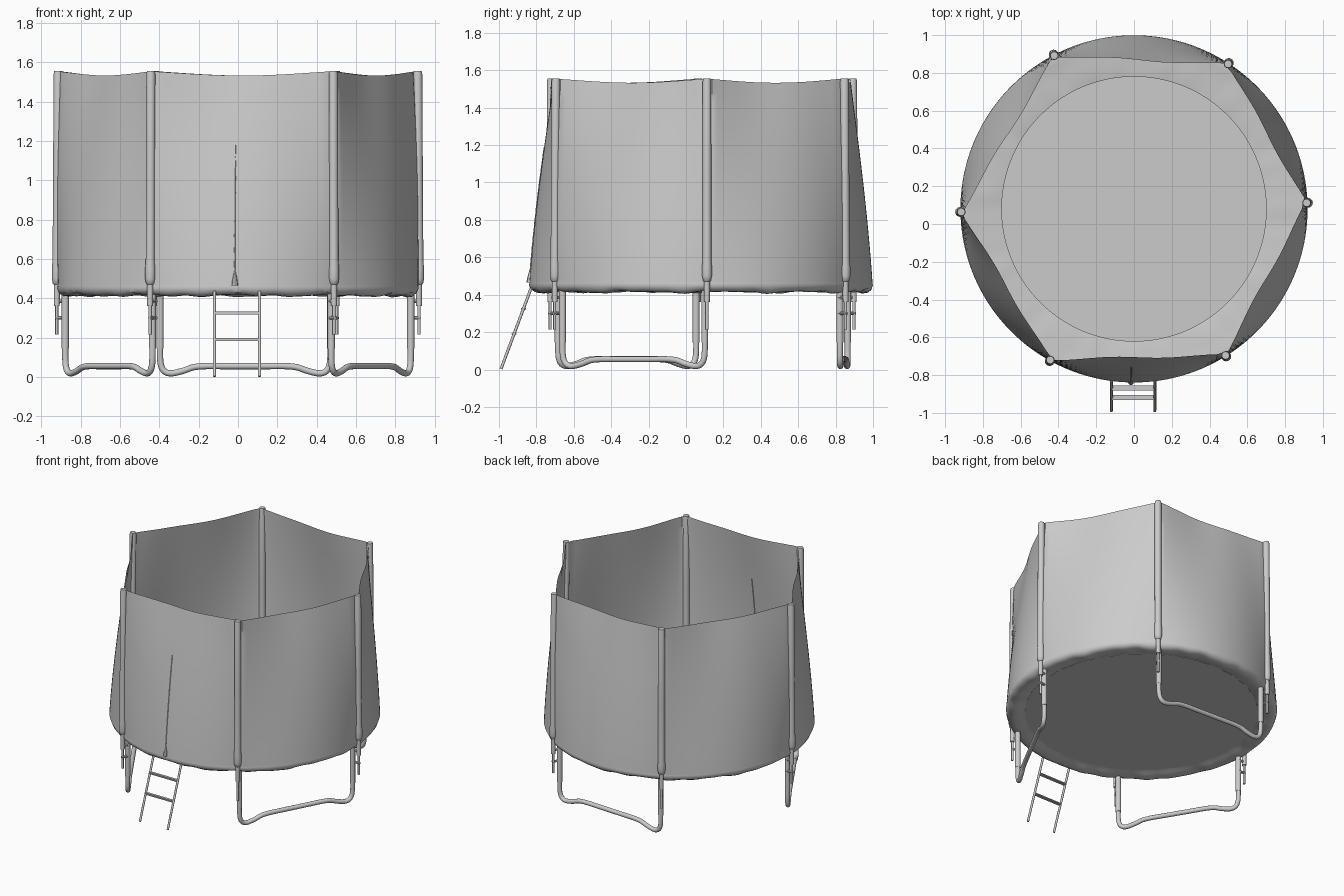
import bpy, bmesh, math
from math import sin, cos, radians, pi
from mathutils import Vector

if "Cube" in bpy.data.objects:
    bpy.data.objects.remove(bpy.data.objects["Cube"])

CY = 0.08                                   # the round bed sits slightly behind the origin
POLES = [radians(a) for a in (2, 57, 117.5, 181, 241, 302)]
SEG = 192


def polar(r, a, z):
    return Vector((r * cos(a), CY + r * sin(a), z))


def finish(name, bm, angle=40):
    bmesh.ops.recalc_face_normals(bm, faces=bm.faces)
    me = bpy.data.meshes.new(name)
    bm.to_mesh(me)
    bm.free()
    ob = bpy.data.objects.new(name, me)
    bpy.context.collection.objects.link(ob)
    bpy.context.view_layer.objects.active = ob
    ob.select_set(True)
    bpy.ops.object.shade_smooth_by_angle(angle=radians(angle))
    ob.select_set(False)
    return ob


def lathe(name, rows, point, closed=False, angle=40):
    """Grid wrapped round the bed; point(row, angle) gives each vertex."""
    bm = bmesh.new()
    grid = [[bm.verts.new(point(row, 2 * pi * i / SEG)) for i in range(SEG)] for row in rows]
    pairs = list(zip(grid, grid[1:])) + ([(grid[-1], grid[0])] if closed else [])
    for a, b in pairs:
        for i in range(SEG):
            j = (i + 1) % SEG
            bm.faces.new((a[i], a[j], b[j], b[i]))
    return finish(name, bm, angle)


def sweep(name, pts, radii, n=14):
    """Capped tube through points, with one radius per point."""
    pts = [Vector(p) for p in pts]
    bm = bmesh.new()
    rings = []
    ref = None
    for k, p in enumerate(pts):
        t = (pts[min(k + 1, len(pts) - 1)] - pts[max(k - 1, 0)]).normalized()
        if ref is None:
            ref = t.orthogonal()
        u = (ref - t * ref.dot(t)).normalized()
        ref = u
        v = t.cross(u)
        rings.append([bm.verts.new(p + radii[k] * (u * cos(2 * pi * i / n) + v * sin(2 * pi * i / n)))
                      for i in range(n)])
    for a, b in zip(rings, rings[1:]):
        for i in range(n):
            bm.faces.new((a[i], a[(i + 1) % n], b[(i + 1) % n], b[i]))
    bm.faces.new(rings[0])
    bm.faces.new(rings[-1])
    return finish(name, bm)


def spline(ctrl, steps=6):
    """Catmull-Rom smoothing of a short control path."""
    c = [Vector(p) for p in ctrl]
    c = [2 * c[0] - c[1]] + c + [2 * c[-1] - c[-2]]
    out = []
    for p0, p1, p2, p3 in zip(c, c[1:], c[2:], c[3:]):
        for s in range(steps):
            t = s / steps
            out.append(0.5 * (2 * p1 + (p2 - p0) * t + (2 * p0 - 5 * p1 + 4 * p2 - p3) * t * t
                              + (3 * p1 - p0 - 3 * p2 + p3) * t ** 3))
    return out + [c[-2]]


def panel(a):
    """Half width of the net panel at angle a, and offset from its middle."""
    for k in range(6):
        s, e = POLES[k], POLES[(k + 1) % 6]
        if e < s:
            e += 2 * pi
        b = a + 2 * pi if a < s - 1e-9 else a
        if s - 1e-9 <= b <= e + 1e-9:
            return (e - s) / 2, b - (s + e) / 2
    return pi / 6, 0


def wall(t, a):
    """Net wall: round at the bottom, pulled to a hexagon at the top."""
    h, d = panel(a % (2 * pi))
    top = 0.912 * cos(h) / cos(d)
    top = min(top, 0.90) + 0.006 * sin(9 * d)
    sag = 0.022 * max(0, cos(d / h * pi / 2))
    r = 0.917 + (top - 0.917) * t ** 1.1 + 0.008 * sin(pi * t)
    return polar(r, a, 0.465 + t * (1.555 - sag - 0.465))


# Safety net wall
lathe("safety_net", [k / 16 for k in range(17)], wall)


# Padded edge with a slightly rumpled underside
def pad_point(p, a):
    r, z, w = p
    ripple = w * (sin(11 * a) + 0.7 * sin(23 * a + 1) + 0.5 * sin(37 * a + 2))
    return polar(r, a, z + ripple)


PAD = [(0.70, 0.440, 0), (0.70, 0.447, 0), (0.74, 0.453, .0015), (0.80, 0.457, .002), (0.87, 0.462, .001),
       (0.905, 0.468, 0), (0.917, 0.465, 0), (0.919, 0.45, 0), (0.910, 0.428, .002), (0.89, 0.416, .004),
       (0.86, 0.413, .004), (0.82, 0.424, .003), (0.78, 0.434, 0)]
lathe("edge_pad", PAD, pad_point, closed=True)

# Jumping mat with scalloped rim
bm = bmesh.new()
bm.faces.new([bm.verts.new(polar(0.785 + 0.008 * abs(sin(30 * pi * i / 240)), 2 * pi * i / 240, 0.438))
              for i in range(240)])
res = bmesh.ops.extrude_face_region(bm, geom=bm.faces[:])
bmesh.ops.translate(bm, vec=(0, 0, -0.008), verts=[v for v in res["geom"] if isinstance(v, bmesh.types.BMVert)])
finish("jumping_mat", bm)

# Foam-sleeved poles with bare lower tube and clamp rod
for k, a in enumerate(POLES):
    prof = [(0.36, .015), (0.47, .015), (0.475, .021), (0.50, .026), (0.55, .026),
            (0.60, .023), (1.0, .023), (1.54, .023), (1.556, .020)]
    sweep(f"net_pole_{k+1}", [polar(0.922 - 0.006 * (z - 0.36), a, z) for z, _ in prof], [r for _, r in prof], 16)
    sweep(f"clamp_rod_{k+1}", [polar(0.922, a, 0.215), polar(0.922, a, 0.40)], [.008, .008], 10)
    for z in (0.30, 0.385):
        sweep(f"pole_bracket_{k+1}", [polar(0.875, a, z), polar(0.93, a, z)], [.009, .009], 8)

# Three bent legs, each joining two neighbouring poles
for k, (i, j) in enumerate(((5, 0), (1, 2), (3, 4))):
    p = polar(0.885, POLES[i], 0)
    q = polar(0.885, POLES[j], 0)
    ux = (q - p).normalized()
    p, q = p + ux * 0.012, q - ux * 0.012
    L = (q - p).length
    half = [(0, .43), (0, .30), (0, .20), (0, .10), (.008, .05), (.03, .024), (.065, .019),
            (.12, .032), (.17, .049), (.23, .055), (.33, .055)]
    ctrl = [p + ux * d + Vector((0, 0, z)) for d, z in half]
    ctrl += [p + ux * (L - d) + Vector((0, 0, z)) for d, z in reversed(half)]
    path = spline(ctrl)
    sweep(f"leg_{k+1}", path, [.016] * len(path))
    for n, e in enumerate((p, q)):
        sweep(f"leg_sleeve_{k+1}_{n+1}", [e + Vector((0, 0, .145)), e + Vector((0, 0, .43))], [.0185, .0185])


# Ladder leaning on the front edge
def rail(x, z):
    return Vector((x, -0.99 + 0.16 * z / 0.43, z))


for side, x in (("left", -0.12), ("right", 0.11)):
    sweep(f"ladder_rail_{side}", [rail(x, 0.003), rail(x, 0.435)], [.008, .008], 10)
for n, z in enumerate((0.19, 0.325)):
    bm = bmesh.new()
    bmesh.ops.create_cube(bm, size=1)
    bmesh.ops.scale(bm, vec=(0.23, 0.026, 0.014), verts=bm.verts)
    bmesh.ops.bevel(bm, geom=bm.edges[:], offset=0.004, segments=2, affect='EDGES')
    bmesh.ops.translate(bm, vec=rail(-0.005, z), verts=bm.verts)
    finish(f"ladder_rung_{n+1}", bm)

# Zip in the front panel, with a small gathered flap at its foot
za = radians(269)
steps = [k / 20 * 0.68 for k in range(21)]
sweep("entry_zip", [wall(t, za) for t in steps], [.004 if k % 2 else .003 for k in range(21)], 6)
flap = [wall(t, za) for t in (0, .02, .045, .07)]
sweep("zip_flap", flap, [.016, .014, .009, .003], 8)
